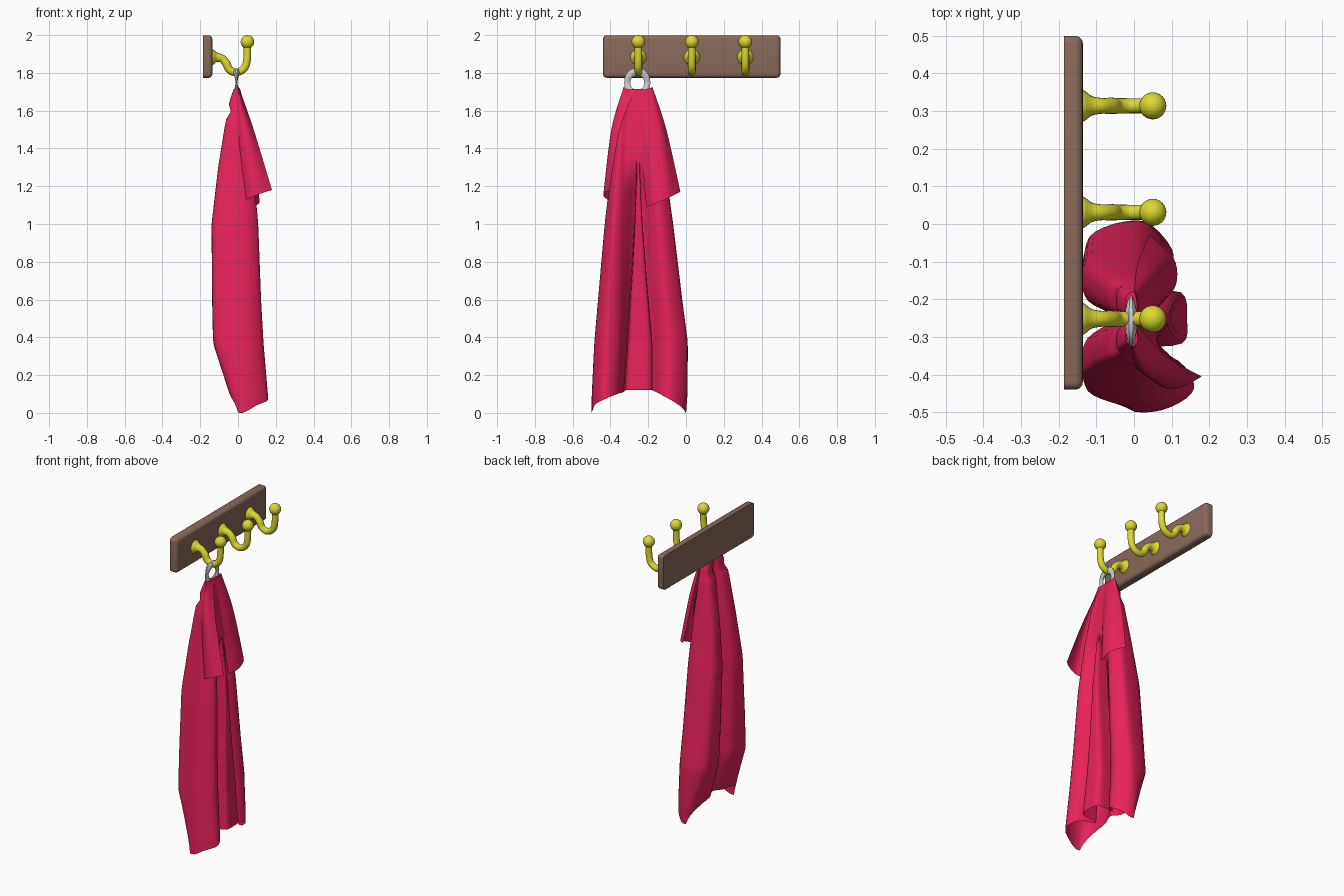
import bpy, bmesh, math
from mathutils import Vector

if "Cube" in bpy.data.objects:
    bpy.data.objects.remove(bpy.data.objects["Cube"])


def material(name, rgb):
    m = bpy.data.materials.new(name)
    m.diffuse_color = (*rgb, 1)
    m.use_nodes = True
    m.node_tree.nodes["Principled BSDF"].inputs["Base Color"].default_value = m.diffuse_color
    return m


WOOD = material("wood", (0.25, 0.145, 0.105))
BRASS = material("brass", (0.72, 0.70, 0.03))
CLOTH = material("cloth", (0.78, 0.016, 0.10))


def finish(bm, name, mat=None, angle=40):
    bmesh.ops.recalc_face_normals(bm, faces=bm.faces)
    me = bpy.data.meshes.new(name)
    bm.to_mesh(me)
    bm.free()
    ob = bpy.data.objects.new(name, me)
    bpy.context.collection.objects.link(ob)
    if mat:
        me.materials.append(mat)
    bpy.ops.object.select_all(action='DESELECT')
    ob.select_set(True)
    bpy.context.view_layer.objects.active = ob
    bpy.ops.object.shade_smooth_by_angle(angle=math.radians(angle))
    return ob


def smooth_path(pts, n, closed=False):
    """Catmull-Rom points through pts (any dimension)."""
    out, k = [], len(pts)
    get = (lambda i: pts[i % k]) if closed else (lambda i: pts[max(0, min(k - 1, i))])
    for i in range(k if closed else k - 1):
        a, b, c, d = (get(i + j) for j in (-1, 0, 1, 2))
        for s in range(n):
            t = s / n
            out.append(tuple(0.5 * (2*q + (r - p)*t + (2*p - 5*q + 4*r - w)*t*t
                                    + (3*q - p - 3*r + w)*t**3)
                             for p, q, r, w in zip(a, b, c, d)))
    if not closed:
        out.append(tuple(pts[-1]))
    return out


def skin(bm, rows, close_u=False, close_v=False):
    """Join rows of points with quads."""
    vs = [[bm.verts.new(p) for p in row] for row in rows]
    n, m = len(rows), len(rows[0])
    for i in range(n if close_v else n - 1):
        for j in range(m if close_u else m - 1):
            a, b = vs[i], vs[(i + 1) % n]
            bm.faces.new((a[j], a[(j + 1) % m], b[(j + 1) % m], b[j]))
    return vs


def clamp(t):
    return max(0, min(1, t))


# wall board, rounded on the front face and corners
bm = bmesh.new()
bmesh.ops.create_cube(bm, size=1)
for v in bm.verts:
    v.co = Vector((-0.161 + v.co.x * 0.05, 0.03 + v.co.y * 0.94, 1.8865 + v.co.z * 0.225))
edges = [e for e in bm.edges if max(v.co.x for v in e.verts) > -0.15]
bmesh.ops.bevel(bm, geom=edges, offset=0.02, segments=4, affect='EDGES', profile=0.5)
finish(bm, "wall_board", WOOD)

# three hooks: x, z, radius along the path, with a ball on the tip
HOOK = [(-0.14, 1.883, 0.045), (-0.128, 1.883, 0.038), (-0.112, 1.882, 0.026),
        (-0.085, 1.876, 0.021), (-0.062, 1.85, 0.022), (-0.045, 1.817, 0.021),
        (-0.008, 1.802, 0.02), (0.032, 1.824, 0.02), (0.048, 1.87, 0.02), (0.05, 1.965, 0.02)]
path = smooth_path(HOOK, 4)
for i, y in enumerate((-0.252, 0.031, 0.314)):
    bm = bmesh.new()
    rows = []
    for k, (x, z, r) in enumerate(path):
        p, q = path[max(k - 1, 0)], path[min(k + 1, len(path) - 1)]
        d = Vector((q[0] - p[0], 0, q[1] - p[1])).normalized()
        side = Vector((-d.z, 0, d.x))
        rows.append([Vector((x, y, z)) + r * (math.cos(a) * side + math.sin(a) * Vector((0, 1, 0)))
                     for a in (math.tau * j / 16 for j in range(16))])
    vs = skin(bm, rows, close_u=True)
    bm.faces.new(vs[0])
    bm.faces.new(vs[-1])
    finish(bm, f"hook_{i + 1}", BRASS)
    bm = bmesh.new()
    bmesh.ops.create_uvsphere(bm, u_segments=24, v_segments=14, radius=0.036)
    bmesh.ops.translate(bm, verts=bm.verts, vec=(0.05, y, 1.964))
    finish(bm, f"hook_ball_{i + 1}", BRASS)

# hanging ring: straight-sided loop, thick over the hook and thin at the sides
bm = bmesh.new()
rows = []
for k in range(40):
    a = math.tau * k / 40
    c, s = math.cos(a), math.sin(a)
    w = 0.004 + 0.012 * abs(s)
    c = math.copysign(abs(c) ** 0.75, c)
    rows.append([(-0.008 + w * math.cos(b),
                  -0.258 + c * (0.053 + 0.017 * math.sin(b)),
                  1.748 + s * (0.056 + 0.021 * math.sin(b)))
                 for b in (math.tau * j / 10 for j in range(10))])
skin(bm, rows, close_u=True, close_v=True)
finish(bm, "hanging_ring")

# towel body: heights with y min, y max, back x, front x, pleat width
LEVELS = [(1.715, -0.325, -0.18, -0.022, 0.010, 0.5), (1.64, -0.345, -0.16, -0.05, 0.024, 0.3),
          (1.6, -0.355, -0.15, -0.035, 0.03, 0.25), (1.55, -0.372, -0.14, -0.065, 0.04, 0.2),
          (1.3, -0.395, -0.11, -0.105, 0.08, 0.2), (1.0, -0.43, -0.068, -0.14, 0.107, 0.4),
          (0.6, -0.465, -0.02, -0.137, 0.122, 0.75), (0.37, -0.485, 0.010, -0.132, 0.135, 0.9),
          (0.1, -0.498, 0.008, -0.045, 0.158, 1.0), (0.0, -0.5, 0.0, -0.01, 0.165, 1.0)]
# outline seen from above: depth, side, hem height, 1 if part of the centre pleat
LOOP = [(0.82, -0.29, .12, 1), (0.9, -0.03, .12, 1), (0.8, 0.25, .12, 1), (0.1, 0.26, .12, 1),
        (0.5, 0.42, .10, 0), (0.66, 0.65, .07, 0), (0.4, 0.9, .03, 0), (0.02, 1, 0, 0),
        (-0.8, 0.88, .07, 0), (-1, 0.6, .11, 0), (-0.88, 0.25, .12, 0), (-0.4, 0, .13, 0),
        (-0.88, -0.3, .12, 0), (-1, -0.65, .11, 0), (-0.84, -0.88, .07, 0), (0.02, -1, 0, 0),
        (0.6, -0.95, .04, 0), (1, -0.75, .07, 0), (0.75, -0.47, .10, 0), (0.1, -0.34, .11, 1)]


def level(z):
    for a, b in zip(LEVELS, LEVELS[1:]):
        if z >= b[0]:
            t = (z - b[0]) / (a[0] - b[0])
            return [q + (p - q) * min(t, 1) for p, q in zip(a, b)]
    return LEVELS[-1]


ring = smooth_path(LOOP, 4, closed=True)
rows = []
for k in range(41):
    row = []
    for u, v, hem, pleat in ring:
        z = 1.715 + (max(hem, 0) - 1.715) * k / 40
        _, y0, y1, back, front, w = level(z)
        # valleys beside the pleat close up towards the top
        if u > 0 and abs(v) < 0.6:
            u += (0.85 - u) * clamp((z - 1.15) / 0.2)
        v *= 1 - clamp(pleat) * (1 - w)
        x = u * front if u > 0 else -u * back
        row.append((x, (y0 + y1) / 2 + v * (y1 - y0) / 2, z))
    rows.append(row)
bm = bmesh.new()
vs = skin(bm, rows, close_u=True)
bm.faces.new(vs[0])
finish(bm, "towel_body", CLOTH, 60)

# folded-over corners hanging in front: top, middle and hem lines
FLAPS = {
    "towel_flap_right": [
        [(0.0, -0.178, 1.725), (0.008, -0.19, 1.72), (0.012, -0.22, 1.712), (0.01, -0.255, 1.71)],
        [(0.01, -0.104, 1.5), (0.055, -0.13, 1.48), (0.066, -0.19, 1.46), (0.045, -0.24, 1.44)],
        [(0.04, -0.03, 1.17), (0.105, -0.09, 1.14), (0.112, -0.16, 1.11), (0.075, -0.21, 1.09)]],
    "towel_flap_left": [
        [(-0.008, -0.325, 1.72), (0.0, -0.33, 1.725), (0.006, -0.31, 1.715), (0.01, -0.27, 1.71)],
        [(0.0, -0.375, 1.5), (0.03, -0.395, 1.5), (0.06, -0.385, 1.5), (0.083, -0.35, 1.5)],
        [(0.03, -0.40, 1.12), (0.08, -0.435, 1.145), (0.13, -0.432, 1.165), (0.18, -0.405, 1.18)]]}
for name, lines in FLAPS.items():
    across = [smooth_path(l, 5) for l in lines]
    down = [smooth_path(col, 6) for col in zip(*across)]
    bm = bmesh.new()
    skin(bm, down)
    finish(bm, name, CLOTH, 60)
